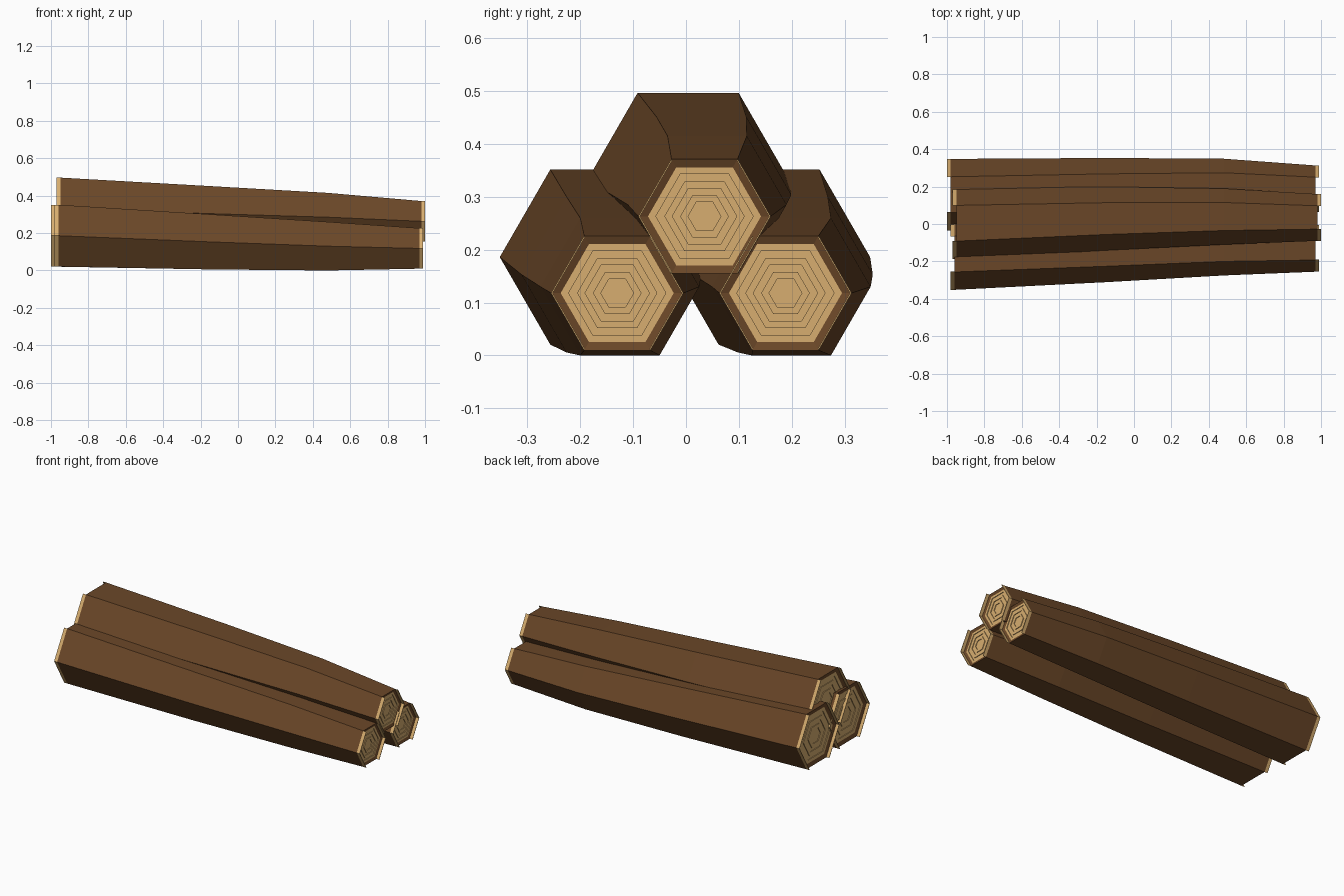
import bpy, bmesh, math
from mathutils import Vector

if "Cube" in bpy.data.objects:
    bpy.data.objects.remove(bpy.data.objects["Cube"])


def material(name, rgb):
    m = bpy.data.materials.new(name)
    m.diffuse_color = (*rgb, 1)
    m.use_nodes = True
    m.node_tree.nodes["Principled BSDF"].inputs["Base Color"].default_value = m.diffuse_color
    return m


BARK = material("bark", (0.145, 0.063, 0.021))
WOOD = material("cut_wood", (0.68, 0.42, 0.16))


def hex_ring(bm, x, y, z, r):
    return [bm.verts.new((x, y + r * math.cos(k * math.pi / 3),
                          z + r * math.sin(k * math.pi / 3))) for k in range(6)]


def bridge(bm, a, b, mat, sides=range(6)):
    for k in sides:
        n = (k + 1) % 6
        f = bm.faces.new((a[k], a[n], b[n], b[k]))
        f.material_index = mat


def finish(bm, name):
    me = bpy.data.meshes.new(name)
    bm.to_mesh(me)
    bm.free()
    me.materials.append(BARK)
    me.materials.append(WOOD)
    ob = bpy.data.objects.new(name, me)
    bpy.context.collection.objects.link(ob)
    return ob


# growth ring steps on the cut face: (radius fraction, inward depth)
STEPS = [(0.86, 0), (0.86, 0.004), (0.71, 0.004), (0.71, 0), (0.57, 0),
         (0.57, 0.004), (0.43, 0.004), (0.43, 0), (0.29, 0), (0.29, 0.004)]


def log(name, sections):
    # tapered, slightly bent bark body closed by ringed cut faces
    bm = bmesh.new()
    rings = [hex_ring(bm, *s) for s in sections]
    for a, b in zip(rings, rings[1:]):
        bridge(bm, a, b, 0)
    for i, s in ((0, -1), (-1, 1)):
        x, y, z, r = sections[i]
        face_r, face_x = r * 0.855, x - s * 0.006
        prev = hex_ring(bm, face_x, y, z, face_r)
        bridge(bm, rings[i], prev, 0)
        for frac, depth in STEPS:
            cur = hex_ring(bm, face_x - s * depth, y, z, face_r * frac)
            bridge(bm, prev, cur, 1)
            prev = cur
        bm.faces.new(prev).material_index = 1
    bmesh.ops.recalc_face_normals(bm, faces=bm.faces)
    finish(bm, name)

    # thin pale lips on the slanted sides of both ends
    bm = bmesh.new()
    for i, s in ((0, -1), (-1, 1)):
        x, y, z, r = sections[i]
        loops = [hex_ring(bm, x + s * d, y, z, q)
                 for d, q in ((0, r), (0.02, r), (0.02, r - 0.003), (0, r - 0.003))]
        for j in range(4):
            bridge(bm, loops[j], loops[(j + 1) % 4], 1, (0, 2, 3, 5))
    loose = [v for v in bm.verts if not v.link_faces]
    bmesh.ops.delete(bm, geom=loose, context='VERTS')
    bmesh.ops.recalc_face_normals(bm, faces=bm.faces)
    finish(bm, name + "_end_lips")


# three stacked logs: sections are (x, y, z, radius)
log("front_log", [(-0.96, -0.161, 0.186, 0.191), (-0.15, -0.141, 0.153, 0.170),
                  (0.48, -0.125, 0.130, 0.150), (0.97, -0.130, 0.118, 0.125)])
log("back_log", [(-0.98, 0.157, 0.186, 0.191), (-0.15, 0.183, 0.153, 0.170),
                 (0.48, 0.199, 0.130, 0.150), (0.97, 0.188, 0.118, 0.125)])
log("top_log", [(-0.95, 0.004, 0.331, 0.191), (-0.15, 0.029, 0.304, 0.170),
                (0.48, 0.040, 0.285, 0.150), (0.98, 0.035, 0.263, 0.125)])
